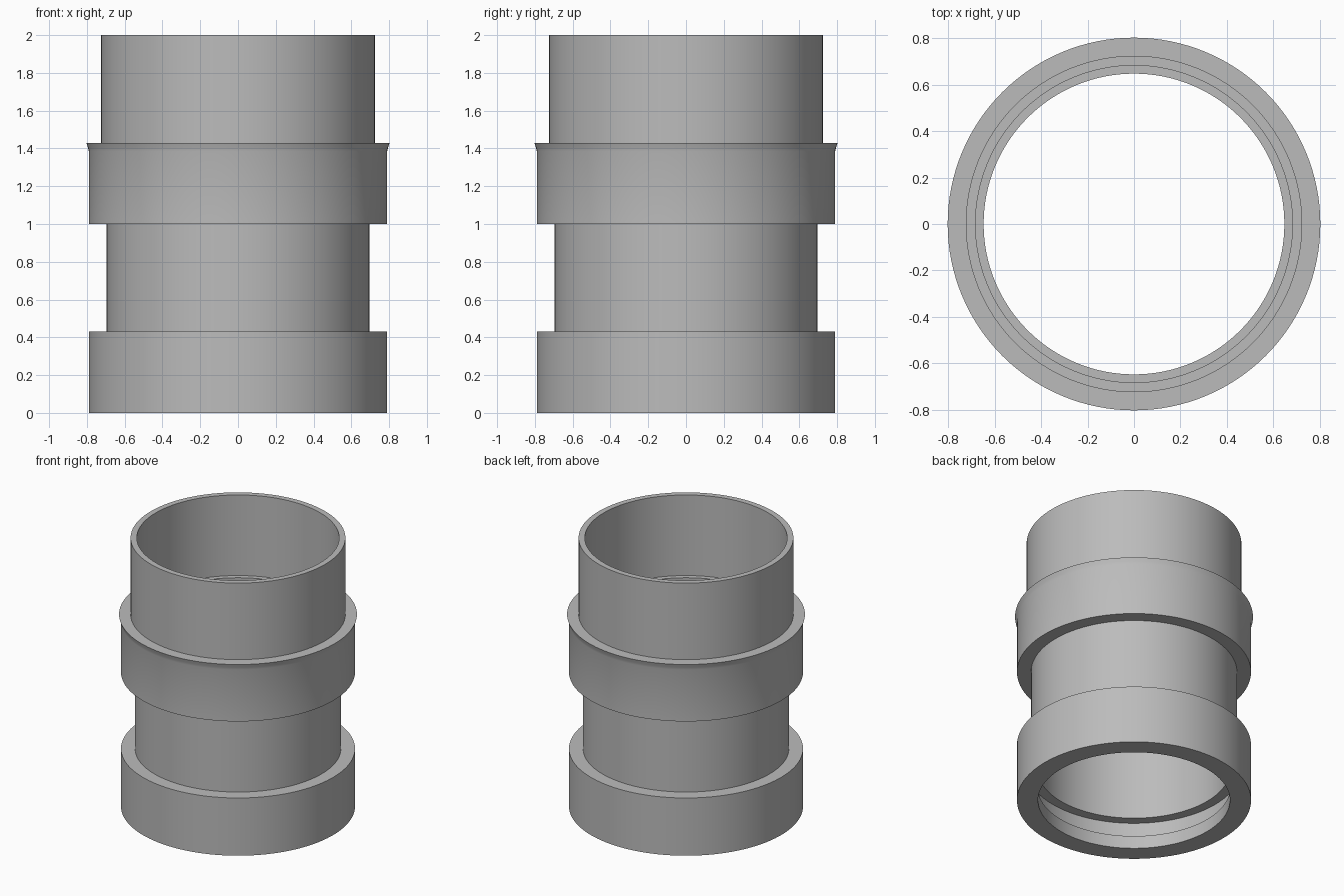
import bpy, bmesh, math

cube = bpy.data.objects.get("Cube")
if cube:
    bpy.data.objects.remove(cube, do_unlink=True)

SEGMENTS = 128

grey = bpy.data.materials.new("plain_grey")
grey.use_nodes = True
colour = (0.5, 0.5, 0.5, 1)
grey.diffuse_color = colour
grey.node_tree.nodes["Principled BSDF"].inputs["Base Color"].default_value = colour


def lathe(name, profile):
    """Spin a closed (radius, height) profile around the z axis."""
    bm = bmesh.new()
    rings = []
    for i in range(SEGMENTS):
        a = math.tau * i / SEGMENTS
        rings.append([bm.verts.new((r * math.cos(a), r * math.sin(a), z))
                      for r, z in profile])
    for i in range(SEGMENTS):
        here, there = rings[i], rings[(i + 1) % SEGMENTS]
        for j in range(len(profile)):
            k = (j + 1) % len(profile)
            bm.faces.new((here[j], there[j], there[k], here[k]))
    bmesh.ops.recalc_face_normals(bm, faces=bm.faces)
    mesh = bpy.data.meshes.new(name)
    bm.to_mesh(mesh)
    bm.free()
    mesh.materials.append(grey)
    obj = bpy.data.objects.new(name, mesh)
    bpy.context.collection.objects.link(obj)
    bpy.context.view_layer.objects.active = obj
    obj.select_set(True)
    bpy.ops.object.shade_smooth_by_angle(angle=math.radians(30))
    obj.select_set(False)
    return obj


# Outside: lower collar, neck, flared upper collar, top sleeve
outside = [
    (0.79, 0), (0.79, 0.43), (0.695, 0.43), (0.695, 1.0), (0.79, 1.0),
    (0.79, 1.385), (0.795, 1.405), (0.803, 1.43), (0.725, 1.43), (0.725, 2.0),
]
# Inside: sleeve bore, stop ledge, main bore, seal groove near the mouth
inside = [
    (0.683, 2.0), (0.683, 1.40), (0.648, 1.40), (0.648, 0.235),
    (0.718, 0.235), (0.718, 0.095), (0.648, 0.095), (0.648, 0),
]
lathe("pipe_coupling", outside + inside)
